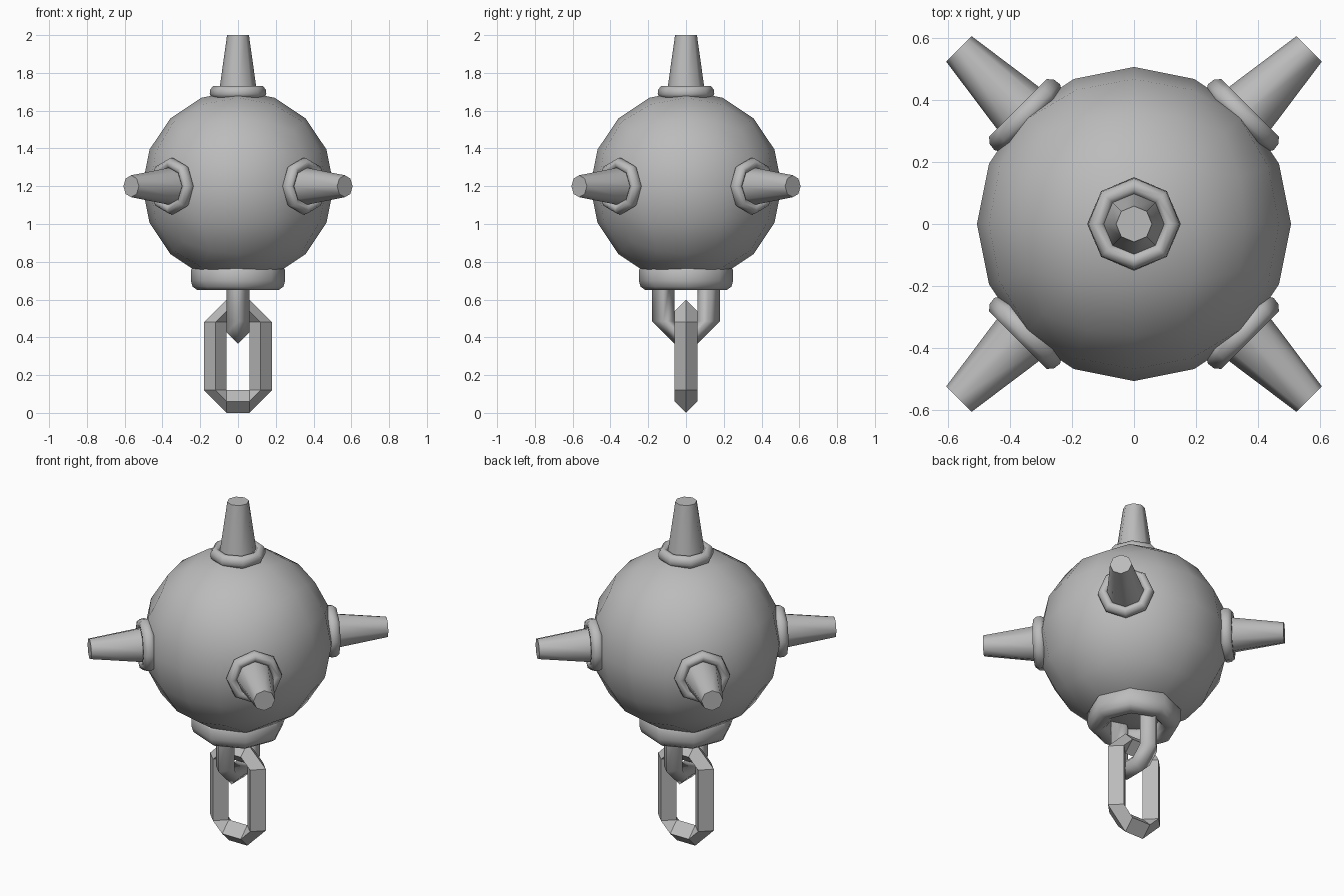
import bpy, bmesh, math
from mathutils import Vector, Matrix

if "Cube" in bpy.data.objects:
    bpy.data.objects.remove(bpy.data.objects["Cube"])

steel = bpy.data.materials.new("steel grey")
steel.diffuse_color = (0.5, 0.5, 0.5, 1)
steel.use_nodes = True
steel.node_tree.nodes["Principled BSDF"].inputs["Base Color"].default_value = steel.diffuse_color
CENTRE = Vector((0, 0, 1.2))


def finish(name, bm, smooth=True, matrix=Matrix()):
    bmesh.ops.remove_doubles(bm, verts=bm.verts[:], dist=1e-4)
    bmesh.ops.recalc_face_normals(bm, faces=bm.faces[:])
    for f in bm.faces:
        f.smooth = smooth and len(f.verts) <= 4      # end caps stay flat
    me = bpy.data.meshes.new(name)
    bm.to_mesh(me)
    bm.free()
    me.materials.append(steel)
    ob = bpy.data.objects.new(name, me)
    ob.matrix_world = matrix
    bpy.context.collection.objects.link(ob)


def lathe(profile, cap=False, n=8, closed=False):
    """Eight-sided revolve of (radius, z) points about z."""
    bm = bmesh.new()
    rings = [[bm.verts.new((r * math.cos(2 * math.pi * i / n),
                            r * math.sin(2 * math.pi * i / n), z))
              for i in range(n)] for r, z in profile]
    pairs = list(zip(rings, rings[1:]))
    if closed:
        pairs.append((rings[-1], rings[0]))
    for a, b in pairs:
        for i in range(n):
            j = (i + 1) % n
            bm.faces.new((a[i], a[j], b[j], b[i]))
    if cap:
        bm.faces.new(rings[-1])
    return bm


def link(name, z0, length, turn, smooth):
    """Chain link with diamond section swept around four corner pivots."""
    bm = bmesh.new()
    r, zt = 0.06, length - 0.12
    stations = []
    for sx, z, flip in ((1, 0.12, 0), (1, zt, 1), (-1, zt, 0), (-1, 0.12, 1)):
        out = [(0, -1 if z == 0.12 else 1), (sx, 0)]
        if flip:
            out.reverse()
        for dx, dz in out:
            p = lambda d, y: bm.verts.new((sx * r + dx * d, y, z0 + z + dz * d))
            stations.append([p(0, 0), p(r, -r), p(2 * r, 0), p(r, r)])
    for a, b in zip(stations, stations[1:] + stations[:1]):
        for i in range(4):
            j = (i + 1) % 4
            bm.faces.new((a[i], a[j], b[j], b[i]))
    bmesh.ops.rotate(bm, verts=bm.verts[:], matrix=Matrix.Rotation(turn, 3, 'Z'))
    finish(name, bm, smooth)


# ball: cube subdivided twice onto a sphere
bm = bmesh.new()
bmesh.ops.create_cube(bm, size=1)
for _ in range(2):
    bmesh.ops.subdivide_edges(bm, edges=bm.edges[:], cuts=1, use_grid_fill=True)
    for v in bm.verts:
        v.co = v.co.normalized() * 0.507
finish("ball", bm, matrix=Matrix.Translation(CENTRE))

# spikes with collars: one on top, four on the diagonals
dirs = [("top", Vector((0, 0, 1)))] + [
    (f"side_{i}", Vector((math.cos(a), math.sin(a), 0)))
    for i, a in enumerate(math.radians(45 + 90 * k) for k in range(4))]
for tag, d in dirs:
    rot = d.to_track_quat('Z', 'Y').to_matrix().to_4x4() if d.z < 0.5 else Matrix()
    m = Matrix.Translation(CENTRE) @ rot
    finish("spike_" + tag, lathe([(0.103, 0.48), (0.058, 0.8)], cap=True), matrix=m)
    finish("spike_collar_" + tag, lathe(
        [(0.095, 0.46), (0.14, 0.47), (0.15, 0.488), (0.147, 0.512),
         (0.132, 0.53), (0.112, 0.53), (0.095, 0.515)], closed=True), matrix=m)

# socket ring under the ball
finish("socket_ring", lathe(
    [(0.15, 0.77), (0.24, 0.77), (0.25, 0.755), (0.25, 0.70), (0.24, 0.668),
     (0.215, 0.65), (0.17, 0.65), (0.148, 0.67)], closed=True))

# chain
link("upper_link", 0.365, 0.6, math.pi / 2, True)
link("lower_link", 0.0, 0.6, 0, False)
